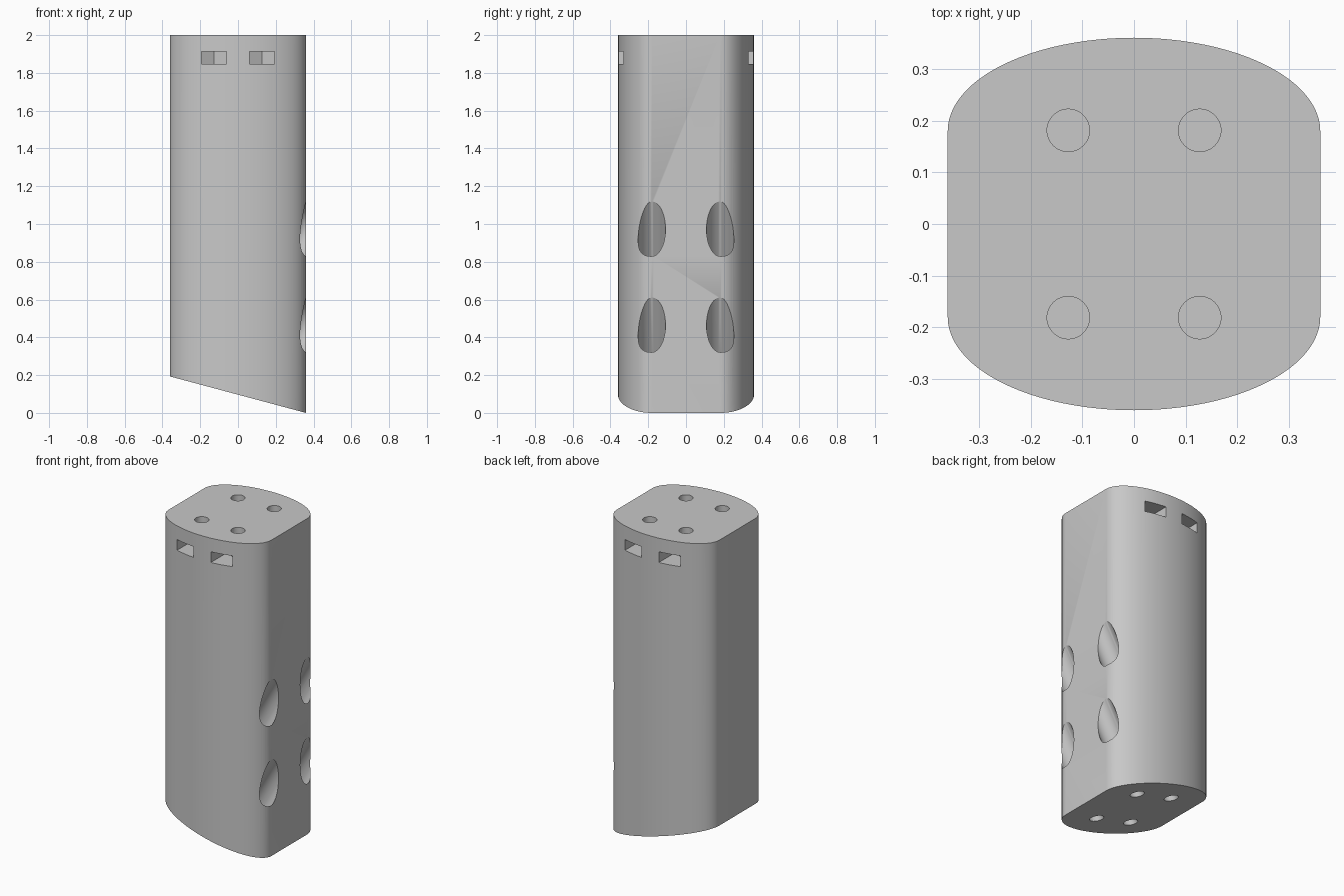
import bpy, bmesh, math
from mathutils import Vector, Matrix

if "Cube" in bpy.data.objects:
    bpy.data.objects.remove(bpy.data.objects["Cube"])

HALF = 0.36                      # half width of the post
HX, HY = 0.127, 0.181            # screw hole positions
TILT = math.tan(math.radians(15))


def bottom_z(x):
    return (HALF - x) * TILT


def make_object(name, bm):
    bmesh.ops.recalc_face_normals(bm, faces=bm.faces)
    me = bpy.data.meshes.new(name)
    bm.to_mesh(me)
    bm.free()
    ob = bpy.data.objects.new(name, me)
    bpy.context.collection.objects.link(ob)
    return ob


def prism(name, pts, low, high):
    """Vertical prism; low is a function of x."""
    bm = bmesh.new()
    lo = [bm.verts.new((x, y, low(x))) for x, y in pts]
    hi = [bm.verts.new((x, y, high)) for x, y in pts]
    bm.faces.new(lo)
    bm.faces.new(hi)
    n = len(pts)
    for i in range(n):
        j = (i + 1) % n
        bm.faces.new((lo[i], lo[j], hi[j], hi[i]))
    return make_object(name, bm)


def rod(name, a, b, r):
    """Cylinder between two points."""
    a, b = Vector(a), Vector(b)
    d = b - a
    bm = bmesh.new()
    m = Matrix.Translation((a + b) / 2) @ d.to_track_quat('Z', 'Y').to_matrix().to_4x4()
    bmesh.ops.create_cone(bm, cap_ends=True, segments=48, radius1=r, radius2=r,
                          depth=d.length, matrix=m)
    return make_object(name, bm)


# Post body: flat sides, elliptical front and back, slanted foot
N = 48
arc = [(HALF * math.cos(math.pi * i / N), 0.18 + 0.18 * math.sin(math.pi * i / N))
       for i in range(N + 1)]
body = prism("post_body", arc + [(-x, -y) for x, y in arc], bottom_z, 2.0)

cutters = []
axis = Vector((math.cos(math.radians(60)), 0, math.sin(math.radians(60))))
w = 0.067                        # half width of a nut slot
for sx in (-1, 1):
    for sy in (-1, 1):
        x, y = sx * HX, sy * HY
        # Screw hole in the top
        cutters.append(rod("top_hole_cutter", (x, y, 1.65), (x, y, 2.1), 0.041))
        # Nut slot with hexagonal inner end
        k = math.radians(30)
        slot = [(-w, 0.4), (-w, -w * math.tan(k)), (0, -w / math.cos(k)),
                (w, -w * math.tan(k)), (w, 0.4)]
        cutters.append(prism("nut_slot_cutter", [(x + px, y + sy * py) for px, py in slot],
                             lambda _x: 1.846, 1.914))
        # Slanted screw hole from the foot, widened towards the right side
        foot = Vector((x, y, bottom_z(x)))
        reach = (HALF - x) / axis.x
        cutters.append(rod("foot_hole_cutter", foot - axis * 0.1, foot + axis * 0.3, 0.041))
        cutters.append(rod("side_bore_cutter", foot + axis * 0.2,
                           foot + axis * (reach + 0.25), 0.0725))

# Cut all holes
bpy.context.view_layer.objects.active = body
body.select_set(True)
for c in cutters:
    c.hide_render = True
    mod = body.modifiers.new("cut", 'BOOLEAN')
    mod.operation = 'DIFFERENCE'
    mod.solver = 'EXACT'
    mod.object = c
    bpy.ops.object.modifier_apply(modifier=mod.name)
    bpy.data.objects.remove(c, do_unlink=True)

# Plain grey material
grey = bpy.data.materials.new("light_grey")
grey.diffuse_color = (0.58, 0.58, 0.58, 1)
grey.use_nodes = True
grey.node_tree.nodes["Principled BSDF"].inputs["Base Color"].default_value = grey.diffuse_color
body.data.materials.clear()
body.data.materials.append(grey)
for p in body.data.polygons:
    p.material_index = 0

bpy.ops.object.select_all(action='DESELECT')
body.select_set(True)
bpy.ops.object.shade_smooth_by_angle(angle=math.radians(30))
